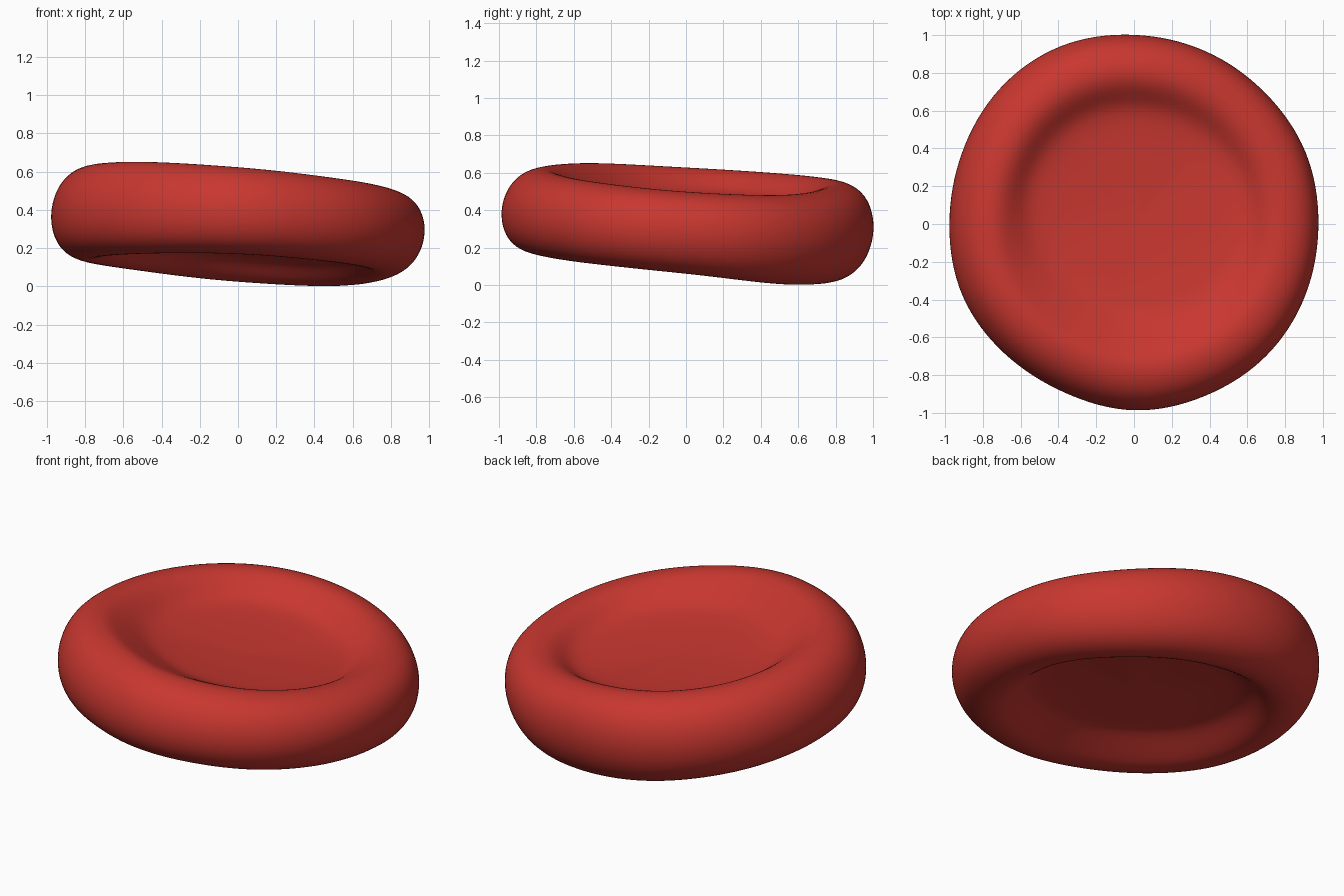
import bpy, bmesh, math

cube = bpy.data.objects.get("Cube")
if cube:
    bpy.data.objects.remove(cube, do_unlink=True)

SEGMENTS = 32
RIM = .77       # radius of the rim crest
CENTRE = .332   # height of the disc's middle
# Values run counter-clockwise from +x in even steps
OUTLINE = [.975, .985, .98, .989, 1.0, 1.02, 1.01, .985,
           .976, .985, .968, .962, .988, .984, .99, .983]
RIM_TOP = [.495, .48, .54, .587, .625, .65, .62, .555]
RIM_BOTTOM = [.065, .005, .028, .095, .14, .172, .173, .125]
# Half cross-section from the outer edge over the rim into the dish
PROFILE = [(1.0, 0), (.985, .4), (.94, .75), (.865, .97), (.77, 1.04),
           (.695, .92), (.63, .67), (.56, .55), (.43, .5), (.22, .46)]
HUB = .45


def around(values, angle):
    """Smooth cyclic interpolation of a ring of values."""
    t = angle / math.tau * len(values)
    i = int(t)
    t -= i
    a, b, c, d = (values[(i + k) % len(values)] for k in (-1, 0, 1, 2))
    return b + t / 2 * (c - a + t * (2 * a - 5 * b + 4 * c - d
                                     + t * (3 * (b - c) + d - a)))


def surface_point(r, height, angle):
    """Place one point of the leaning, slightly uneven disc."""
    top, bottom = around(RIM_TOP, angle), around(RIM_BOTTOM, angle)
    reach = min(r / RIM, 1.05)
    blend = min(r / RIM, 1)
    half = .216 + ((top - bottom) / 2 - .216) * blend
    middle = CENTRE + ((top + bottom) / 2 - CENTRE) * reach
    # The dish wall is gentler towards the front right
    if .5 < r < .65:
        r *= 1 - .1 * max(0, math.cos(angle - math.radians(250)))
    radius = r * around(OUTLINE, angle) * 1.011
    rise = half * height
    return (radius * math.cos(angle) + .07 * rise,
            radius * math.sin(angle) + .075 * rise, middle + rise)


# Rings run from the upper dish, round the edge, to the lower dish
section = PROFILE[:0:-1] + [(r, -h) for r, h in PROFILE]
angles = [math.tau * k / SEGMENTS for k in range(SEGMENTS)]
bm = bmesh.new()
rings = [[bm.verts.new(surface_point(r, h, a)) for a in angles] for r, h in section]
for upper, lower in zip(rings, rings[1:]):
    for k in range(SEGMENTS):
        n = (k + 1) % SEGMENTS
        bm.faces.new((upper[k], lower[k], lower[n], upper[n]))
# Close the dish floors with fans
for ring, h in ((rings[0], HUB), (rings[-1], -HUB)):
    hub = bm.verts.new(surface_point(0, h, 0))
    for k in range(SEGMENTS):
        bm.faces.new((hub, ring[k], ring[(k + 1) % SEGMENTS]))
bmesh.ops.recalc_face_normals(bm, faces=bm.faces)

mesh = bpy.data.meshes.new("disc_body")
bm.to_mesh(mesh)
bm.free()
mesh.shade_smooth()
disc = bpy.data.objects.new("disc_body", mesh)
bpy.context.collection.objects.link(disc)
smooth = disc.modifiers.new("smooth_surface", 'SUBSURF')
smooth.levels = smooth.render_levels = 2

# Single red material
red = bpy.data.materials.new("deep_red")
colour = (.58, .038, .029, 1)
red.use_nodes = True
red.diffuse_color = colour
red.node_tree.nodes["Principled BSDF"].inputs["Base Color"].default_value = colour
mesh.materials.append(red)
